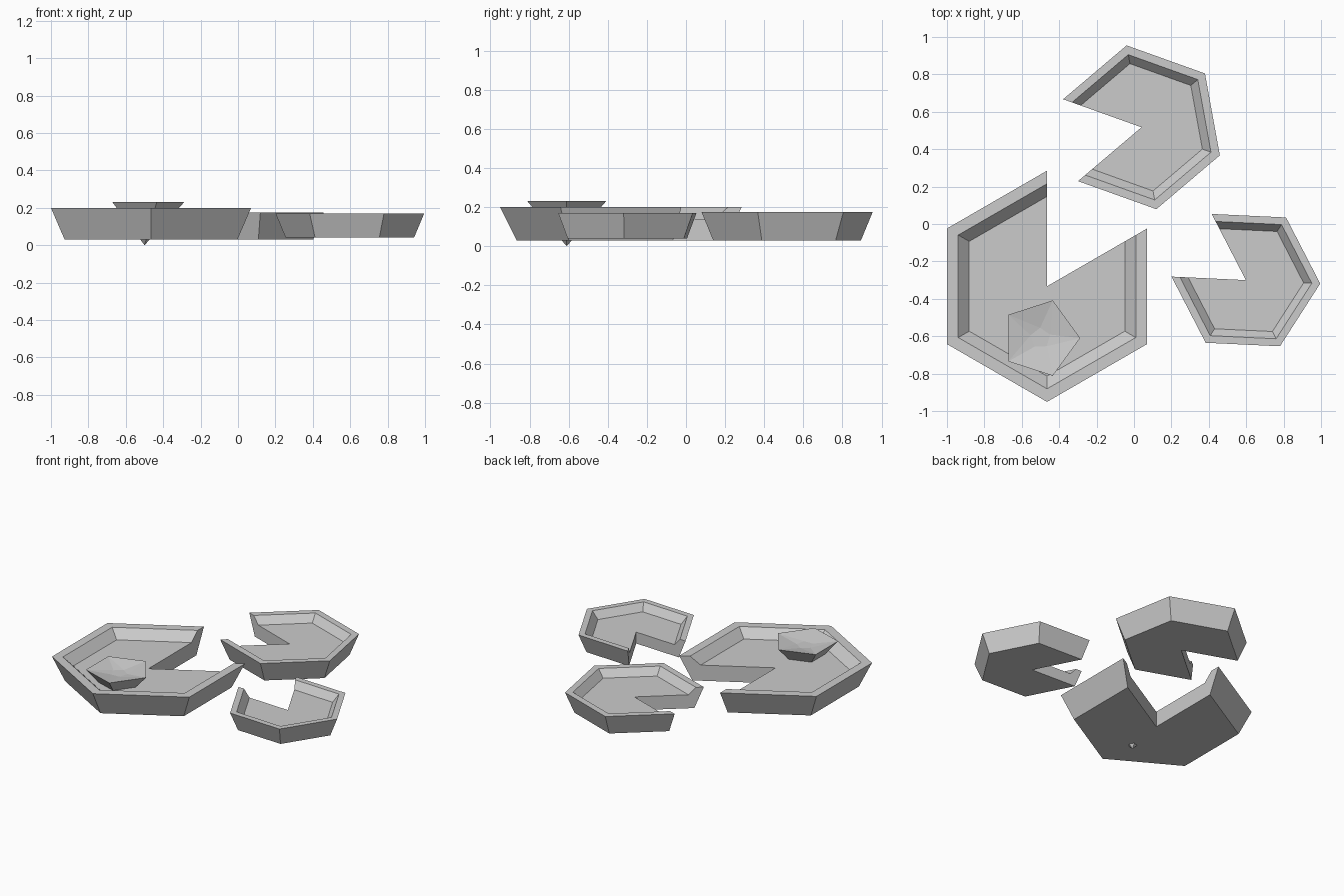
import bpy, bmesh
from math import cos, sin, radians

if "Cube" in bpy.data.objects:
    bpy.data.objects.remove(bpy.data.objects["Cube"])


def finish(name, bm):
    bmesh.ops.recalc_face_normals(bm, faces=bm.faces[:])
    mesh = bpy.data.meshes.new(name)
    bm.to_mesh(mesh)
    bm.free()
    obj = bpy.data.objects.new(name, mesh)
    bpy.context.collection.objects.link(obj)
    return obj


def ring(bm, cx, cy, z, r, n, step, start):
    return [bm.verts.new((cx + r * cos(radians(start + step * i)),
                          cy + r * sin(radians(start + step * i)), z)) for i in range(n)]


# Hexagonal lily pad with one sixth cut away and a raised bevelled rim
def lily_pad(name, cx, cy, r, start, z0, z1, floor):
    bm = bmesh.new()
    profile = [(0.863, z0), (1.0, z1), (0.887, z1), (0.777, floor)]
    rings = [ring(bm, cx, cy, z, r * k, 6, 60, start) for k, z in profile]
    low = bm.verts.new((cx, cy, z0))
    high = bm.verts.new((cx, cy, floor))
    for a, b in zip(rings, rings[1:]):
        for i in range(5):
            bm.faces.new((a[i], a[i + 1], b[i + 1], b[i]))
    bm.faces.new([low] + rings[0])
    bm.faces.new([high] + rings[3])
    # Notch walls
    for i in (0, 5):
        bm.faces.new([low] + [q[i] for q in rings] + [high])
    finish(name, bm)


lily_pad("large_pad", -0.465, -0.333, 0.618, 90, 0.03, 0.20, 0.14)
lily_pad("medium_pad", 0.04, 0.517, 0.445, 220.3, 0.03, 0.175, 0.125)
lily_pad("small_pad", 0.598, -0.30, 0.398, 177.3, 0.04, 0.17, 0.12)

# Five-sided flower: pointed base, wide rim, shallow dished centre
bm = bmesh.new()
cx, cy = -0.5, -0.61
tip = bm.verts.new((cx, cy, 0))
rim = ring(bm, cx, cy, 0.23, 0.212, 5, 72, 0)
core = ring(bm, cx, cy, 0.205, 0.055, 5, 72, 20)
for i in range(5):
    j = (i + 1) % 5
    bm.faces.new((tip, rim[j], rim[i]))
    bm.faces.new((rim[i], rim[j], core[i]))
    bm.faces.new((rim[j], core[j], core[i]))
bm.faces.new(core)
finish("flower", bm)
